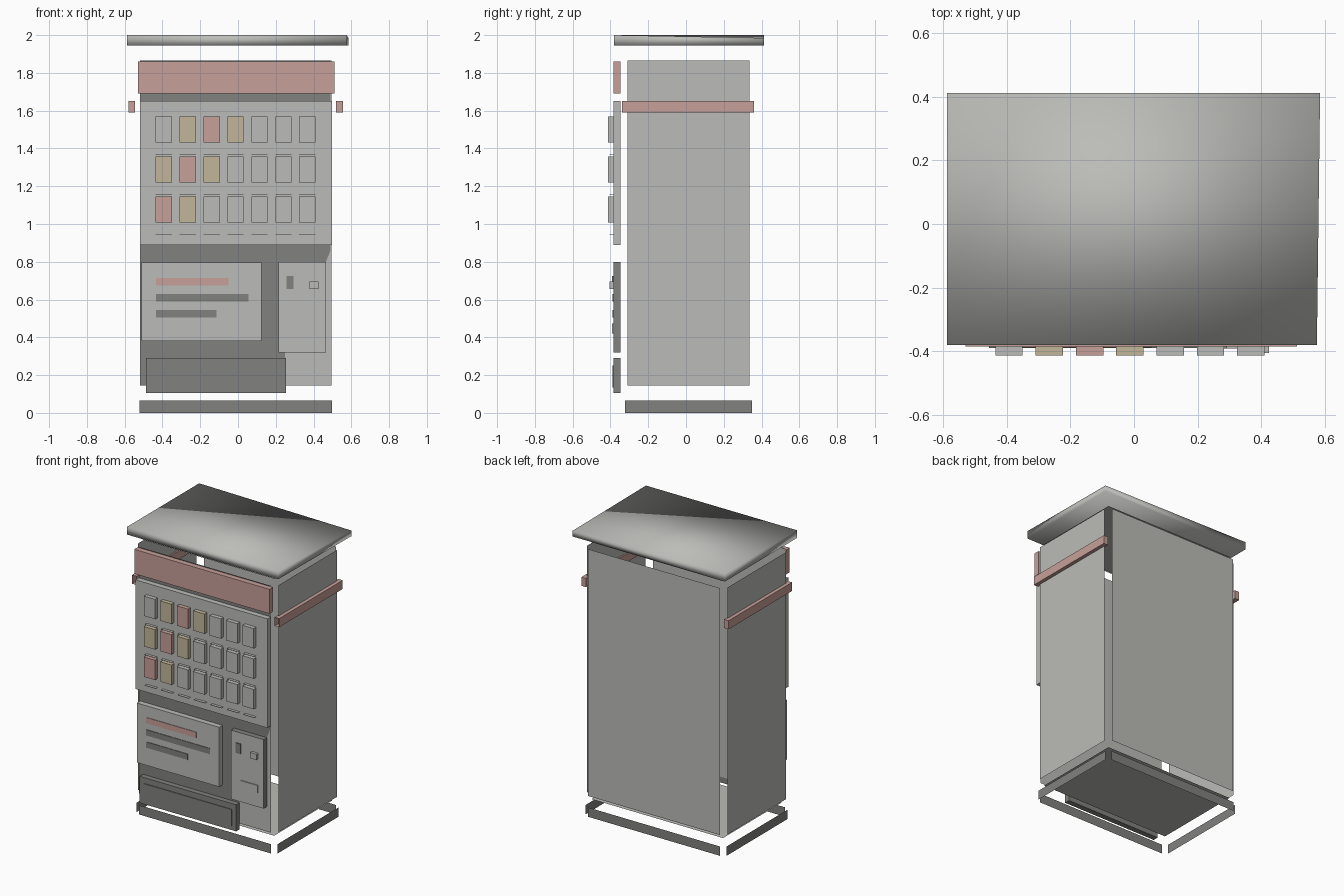
import bpy, bmesh
from mathutils import Vector

cube = bpy.data.objects.get("Cube")
if cube:
    bpy.data.objects.remove(cube, do_unlink=True)


def material(name, rgb):
    m = bpy.data.materials.new(name)
    m.use_nodes = True
    m.diffuse_color = (*rgb, 1)
    m.node_tree.nodes["Principled BSDF"].inputs["Base Color"].default_value = (*rgb, 1)
    return m


LIGHT = material("light grey", (0.5, 0.5, 0.48))
DARK = material("dark grey", (0.22, 0.22, 0.21))
RED = material("faded red", (0.57, 0.35, 0.32))
YELLOW = material("faded yellow", (0.54, 0.47, 0.33))


def finish(name, bm, *mats):
    mesh = bpy.data.meshes.new(name)
    bm.to_mesh(mesh)
    bm.free()
    for m in mats:
        mesh.materials.append(m)
    obj = bpy.data.objects.new(name, mesh)
    bpy.context.collection.objects.link(obj)
    return obj


def box(name, x, y, z, mat, drop=(), gap=0, face_mat=None):
    """Box from ranges; drop removes faces by normal, gap opens the edges."""
    bm = bmesh.new()
    bmesh.ops.create_cube(bm, size=1)
    size = Vector([b - a for a, b in (x, y, z)])
    mid = Vector([(a + b) / 2 for a, b in (x, y, z)])
    for v in bm.verts:
        v.co = mid + v.co * size
    bm.normal_update()
    gone = [f for f in bm.faces if any(f.normal.dot(Vector(d)) > 0.9 for d in drop)]
    bmesh.ops.delete(bm, geom=gone, context='FACES')
    if gap:
        bmesh.ops.split_edges(bm, edges=bm.edges[:])
        for f in bm.faces:
            centre = f.calc_center_median()
            for v in f.verts:
                for i in range(3):
                    d = v.co[i] - centre[i]
                    if abs(d) > gap:
                        v.co[i] -= gap if d > 0 else -gap
    if face_mat:
        bm.normal_update()
        for f in bm.faces:
            f.material_index = int(f.normal.y < -0.9)
    return finish(name, bm, mat, *([face_mat] if face_mat else []))


UP, DOWN, FRONT = (0, 0, 1), (0, 0, -1), (0, -1, 0)
BODY_X, BODY_Y = (-0.555, 0.53), (-0.345, 0.37)
SLAB = (-0.385, -0.346)

# Cabinet of separate panels with open edges
box("cabinet", BODY_X, BODY_Y, (0.11, 1.9), LIGHT, gap=0.035)

# Plinth: four loose skirting panels
plinth = box("plinth", BODY_X, BODY_Y, (0, 0.065), DARK, drop=(UP, DOWN))
bm = bmesh.new()
bm.from_mesh(plinth.data)
bmesh.ops.split_edges(bm, edges=bm.edges[:])
for f in bm.faces:
    c = f.calc_center_median()
    for v in f.verts:
        for i in (0, 1):
            v.co[i] = c[i] + (v.co[i] - c[i]) * 0.94
bm.to_mesh(plinth.data)
bm.free()

# Overhanging roof with soft shading
roof = box("roof", (-0.588, 0.575), (-0.38, 0.412), (1.945, 2.0), LIGHT)
for v in roof.data.vertices:
    if v.co.x > 0 and v.co.y > 0:
        v.co.x += 0.01
        if v.co.z > 1.97:
            v.co.z -= 0.015
roof.data.polygons.foreach_set("use_smooth", [True] * len(roof.data.polygons))

# Dark recessed front, cut away around the lower right corner
bm = bmesh.new()
outline = [(-0.515, 0.145), (0.25, 0.145), (0.25, 0.32), (0.465, 0.32), (0.465, 0.8),
           (0.49, 0.86), (0.49, 1.865), (-0.515, 1.865)]
bm.faces.new([bm.verts.new((x, -0.348, z)) for x, z in outline])
finish("front_recess", bm, DARK)

# Sign, display and side bands
box("sign", (-0.53, 0.512), SLAB, (1.69, 1.86), RED)
box("display_panel", (-0.52, 0.497), SLAB, (0.89, 1.65), LIGHT)
for name, x in (("left_band", (0.52, 0.555)), ("right_band", (-0.58, -0.545))):
    box(name, x, (-0.34, 0.36), (1.59, 1.65), RED, drop=(FRONT,))

# Sample products and the thin ledges below them
rows = ["gyryggg", "yrygggg", "ryggggg"]
paint = {"g": LIGHT, "y": YELLOW, "r": RED}
for r, row in enumerate(rows):
    top = 1.57 - 0.212 * r
    for c, key in enumerate(row):
        x = -0.393 + 0.1267 * c
        span = (x - 0.043, x + 0.043)
        box("product", span, (-0.413, -0.384), (top - 0.138, top), paint[key])
        low = top - 0.2
        box("ledge", span, (-0.405, -0.384), (low - 0.001, low), LIGHT)

# Information panel with painted bars
box("info_panel", (-0.51, 0.125), SLAB, (0.38, 0.795), LIGHT)
for right, z, mat in ((-0.05, 0.695, RED), (0.055, 0.61, DARK), (-0.115, 0.525, DARK)):
    box("info_bar", (-0.435, right), (-0.389, -0.384), (z - 0.02, z + 0.02), mat)

# Coin panel
box("coin_panel", (0.215, 0.467), SLAB, (0.32, 0.8), DARK, face_mat=LIGHT)
box("coin_slot", (0.257, 0.293), (-0.392, -0.384), (0.655, 0.725), DARK)
box("return_button", (0.378, 0.425), (-0.405, -0.384), (0.655, 0.695), LIGHT)
box("coin_return", (0.293, 0.425), (-0.392, -0.384), (0.42, 0.472), LIGHT)

# Delivery tray
box("delivery_tray", (-0.488, 0.255), SLAB, (0.105, 0.29), DARK)
box("delivery_flap", (-0.456, 0.224), (-0.39, -0.384), (0.135, 0.25), DARK)
